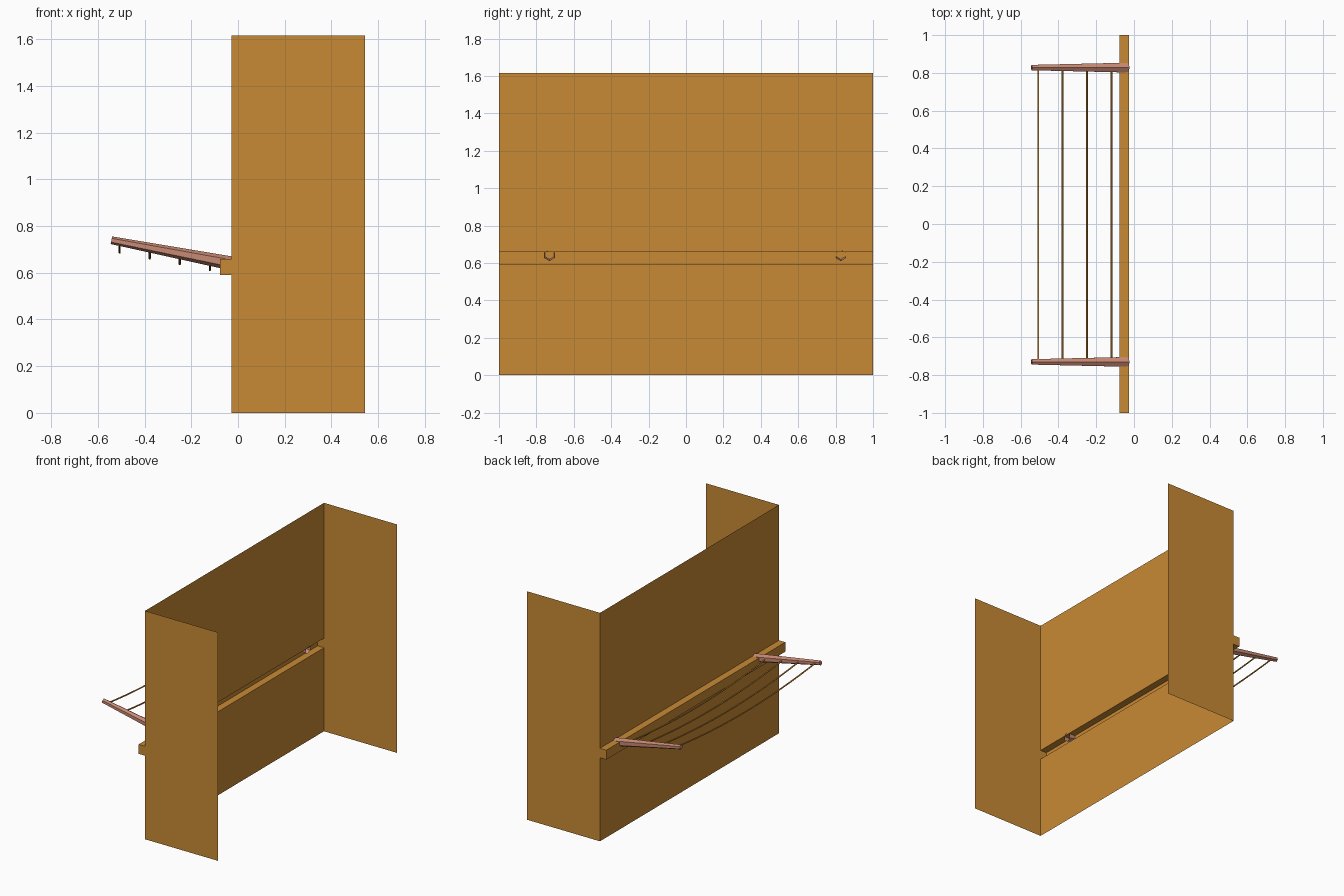
import bpy, bmesh
from mathutils import Vector

cube = bpy.data.objects.get("Cube")
if cube:
    bpy.data.objects.remove(cube, do_unlink=True)


def material(name, rgb):
    m = bpy.data.materials.new(name)
    m.use_nodes = True
    m.diffuse_color = (*rgb, 1)
    m.node_tree.nodes["Principled BSDF"].inputs["Base Color"].default_value = (*rgb, 1)
    return m


ochre = material("ochre", (0.58, 0.254, 0.035))
pink_wood = material("pink wood", (0.57, 0.25, 0.17))


def mesh_object(name, bm, mat):
    me = bpy.data.meshes.new(name)
    bm.to_mesh(me)
    bm.free()
    me.materials.append(mat)
    ob = bpy.data.objects.new(name, me)
    bpy.context.collection.objects.link(ob)
    return ob


# Thin back wall with a hollow ledge pushed out of it, plus two side panels
WALL, LEDGE, FRONT, TOP = -0.027, -0.077, 0.544, 1.616
LOW, HIGH = 0.591, 0.658
profile = [(WALL, 0), (WALL, LOW), (LEDGE, LOW), (LEDGE, HIGH), (WALL, HIGH), (WALL, TOP)]
bm = bmesh.new()
ends = [[bm.verts.new((x, y, z)) for x, z in profile] for y in (-1, 1)]
for i in range(len(profile) - 1):
    bm.faces.new((ends[0][i], ends[1][i], ends[1][i + 1], ends[0][i + 1]))
for row, y in zip(ends, (-1, 1)):
    bm.faces.new(row[1:5])
    bottom, top = (bm.verts.new((FRONT, y, z)) for z in (0, TOP))
    bm.faces.new((row[0], bottom, top, row[5], row[4], row[1]))
bmesh.ops.recalc_face_normals(bm, faces=bm.faces)
mesh_object("wall_with_ledge", bm, ochre)

# Tapered six-sided poles, open where they enter the ledge
BASE, TIP = Vector((-0.03, 0, 0.64)), Vector((-0.542, 0, 0.739))
POLES = {"left_pole": 0.828, "right_pole": -0.73}
axis = (TIP - BASE).normalized()
side = Vector((0, 1, 0))
up = side.cross(axis)
if up.z < 0:
    up.negate()


def ring(bm, centre, radius):
    hexagon = [(0, 1), (0.866, 0.5), (0.866, -0.5), (0, -1), (-0.866, -0.5), (-0.866, 0.5)]
    return [bm.verts.new(centre + radius * (side * a + up * b)) for a, b in hexagon]


for name, y in POLES.items():
    bm = bmesh.new()
    a = ring(bm, BASE, 0.03)
    b = ring(bm, TIP, 0.0165)
    for i in range(6):
        j = (i + 1) % 6
        bm.faces.new((a[i], a[j], b[j], b[i]))
    bm.faces.new(b)
    bmesh.ops.recalc_face_normals(bm, faces=bm.faces)
    mesh_object(name, bm, pink_wood).location.y = y

# Sagging lines strung between the poles
y0, y1 = POLES["right_pole"], POLES["left_pole"]
STEPS, SAG = 16, 0.046
for n in range(4):
    x = -0.12 - 0.129 * n
    z = BASE.lerp(TIP, (x - BASE.x) / (TIP.x - BASE.x)).z
    cu = bpy.data.curves.new(f"line_{n + 1}", "CURVE")
    cu.dimensions = "3D"
    cu.bevel_depth = 0.005
    cu.bevel_resolution = 1
    cu.use_fill_caps = True
    spline = cu.splines.new("POLY")
    spline.points.add(STEPS)
    for i, p in enumerate(spline.points):
        t = i / STEPS
        p.co = (x, y0 + (y1 - y0) * t, z - SAG * 4 * t * (1 - t), 1)
    cu.materials.append(ochre)
    bpy.context.collection.objects.link(bpy.data.objects.new(f"line_{n + 1}", cu))
